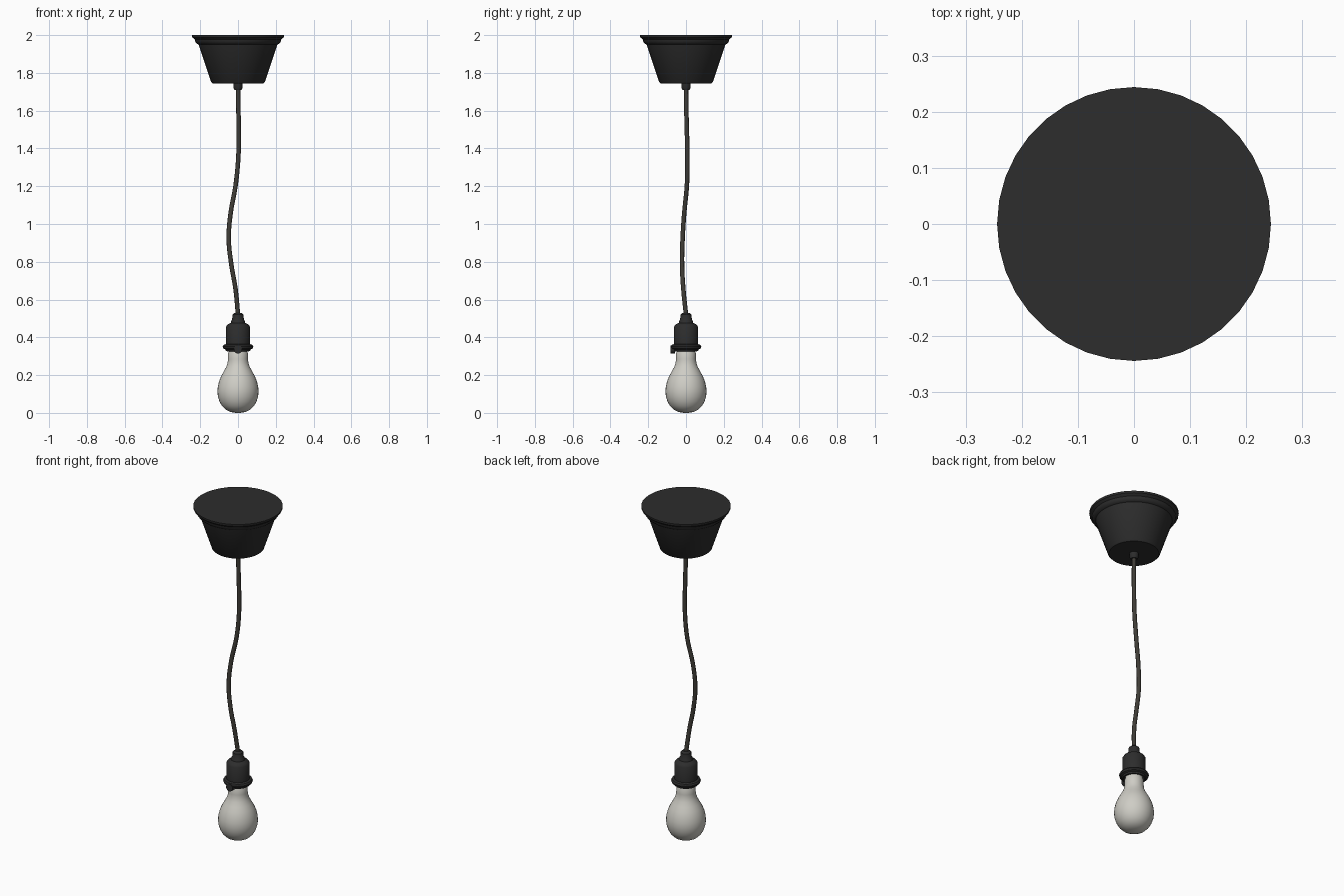
import bpy, bmesh, math
from mathutils import Vector

if "Cube" in bpy.data.objects:
    bpy.data.objects.remove(bpy.data.objects["Cube"])


def material(name, col):
    m = bpy.data.materials.new(name)
    m.diffuse_color = (*col, 1)
    m.use_nodes = True
    m.node_tree.nodes["Principled BSDF"].inputs["Base Color"].default_value = m.diffuse_color
    return m


black = material("black_plastic", (0.026, 0.026, 0.026))
cord_mat = material("dark_cord", (0.05, 0.046, 0.038))
glass = material("frosted_glass", (0.62, 0.61, 0.56))


def finish(ob, mat, angle=35):
    ob.data.materials.append(mat)
    bpy.ops.object.select_all(action='DESELECT')
    ob.select_set(True)
    bpy.context.view_layer.objects.active = ob
    bpy.ops.object.shade_smooth_by_angle(angle=math.radians(angle))
    return ob


def lathe(name, profile, mat, n=32):
    """Revolve (radius, z) points around the z axis; radius 0 closes an end."""
    bm = bmesh.new()
    vs = [bm.verts.new((r, 0, z)) for r, z in profile]
    es = [bm.edges.new(p) for p in zip(vs, vs[1:])]
    bmesh.ops.spin(bm, geom=vs + es, cent=(0, 0, 0), axis=(0, 0, 1),
                   angle=2 * math.pi, steps=n, use_duplicate=False)
    bmesh.ops.remove_doubles(bm, verts=bm.verts, dist=1e-5)
    bmesh.ops.recalc_face_normals(bm, faces=bm.faces)
    me = bpy.data.meshes.new(name)
    bm.to_mesh(me)
    bm.free()
    ob = bpy.data.objects.new(name, me)
    bpy.context.collection.objects.link(ob)
    return finish(ob, mat)


# Ceiling canopy: tapered cup with a stepped lip
lathe("ceiling_canopy", [(0, 2.0), (0.244, 2.0), (0.242, 1.988), (0.228, 1.976),
                         (0.226, 1.964), (0.216, 1.953), (0.209, 1.95),
                         (0.143, 1.752), (0.136, 1.745), (0, 1.745)], black, 36)

# Cord grip under the canopy
lathe("cord_grip", [(0, 1.75), (0.025, 1.75), (0.025, 1.722), (0.019, 1.71),
                    (0, 1.71)], black, 20)

# Gently bent cord
path = [(0, 0, 1.72), (0.003, 0.003, 1.55), (0.003, 0.007, 1.38),
        (-0.012, 0.005, 1.21), (-0.04, -0.01, 1.05), (-0.049, -0.018, 0.92),
        (-0.036, -0.021, 0.79), (-0.013, -0.014, 0.655), (0, 0, 0.52)]
cu = bpy.data.curves.new("cord", 'CURVE')
cu.dimensions = '3D'
cu.bevel_depth = 0.012
cu.bevel_resolution = 3
cu.resolution_u = 5
sp = cu.splines.new('BEZIER')
sp.bezier_points.add(len(path) - 1)
for bp, p in zip(sp.bezier_points, path):
    bp.co = Vector(p)
    bp.handle_left_type = bp.handle_right_type = 'AUTO'
cord = bpy.data.objects.new("cord", cu)
bpy.context.collection.objects.link(cord)
bpy.context.view_layer.objects.active = cord
cord.select_set(True)
bpy.ops.object.convert(target='MESH')
finish(bpy.context.view_layer.objects.active, cord_mat, 60)

# Lamp socket with knob, shoulder and rim ring
lathe("lamp_socket", [(0, 0.53), (0.018, 0.53), (0.029, 0.52), (0.031, 0.495),
                      (0.036, 0.485), (0.038, 0.477), (0.055, 0.468), (0.064, 0.455),
                      (0.064, 0.364), (0.076, 0.36), (0.081, 0.351), (0.078, 0.341),
                      (0.066, 0.336), (0.064, 0.327), (0.056, 0.326), (0.05, 0.36),
                      (0, 0.36)], black)

# Small turn switch at the front of the rim
bpy.ops.mesh.primitive_cylinder_add(vertices=16, radius=0.022, depth=0.024,
                                    location=(0, -0.07, 0.336),
                                    rotation=(math.pi / 2, 0, 0))
knob = bpy.context.object
knob.name = "turn_switch"
finish(knob, black)

# Light bulb
lathe("light_bulb", [(0, 0.355), (0.047, 0.355), (0.048, 0.325), (0.053, 0.315),
                     (0.053, 0.285), (0.055, 0.265), (0.062, 0.244), (0.075, 0.22),
                     (0.089, 0.195), (0.1, 0.168), (0.107, 0.138), (0.109, 0.112),
                     (0.106, 0.085), (0.098, 0.06), (0.085, 0.037), (0.066, 0.018),
                     (0.043, 0.006), (0.02, 0.001), (0, 0)], glass)
